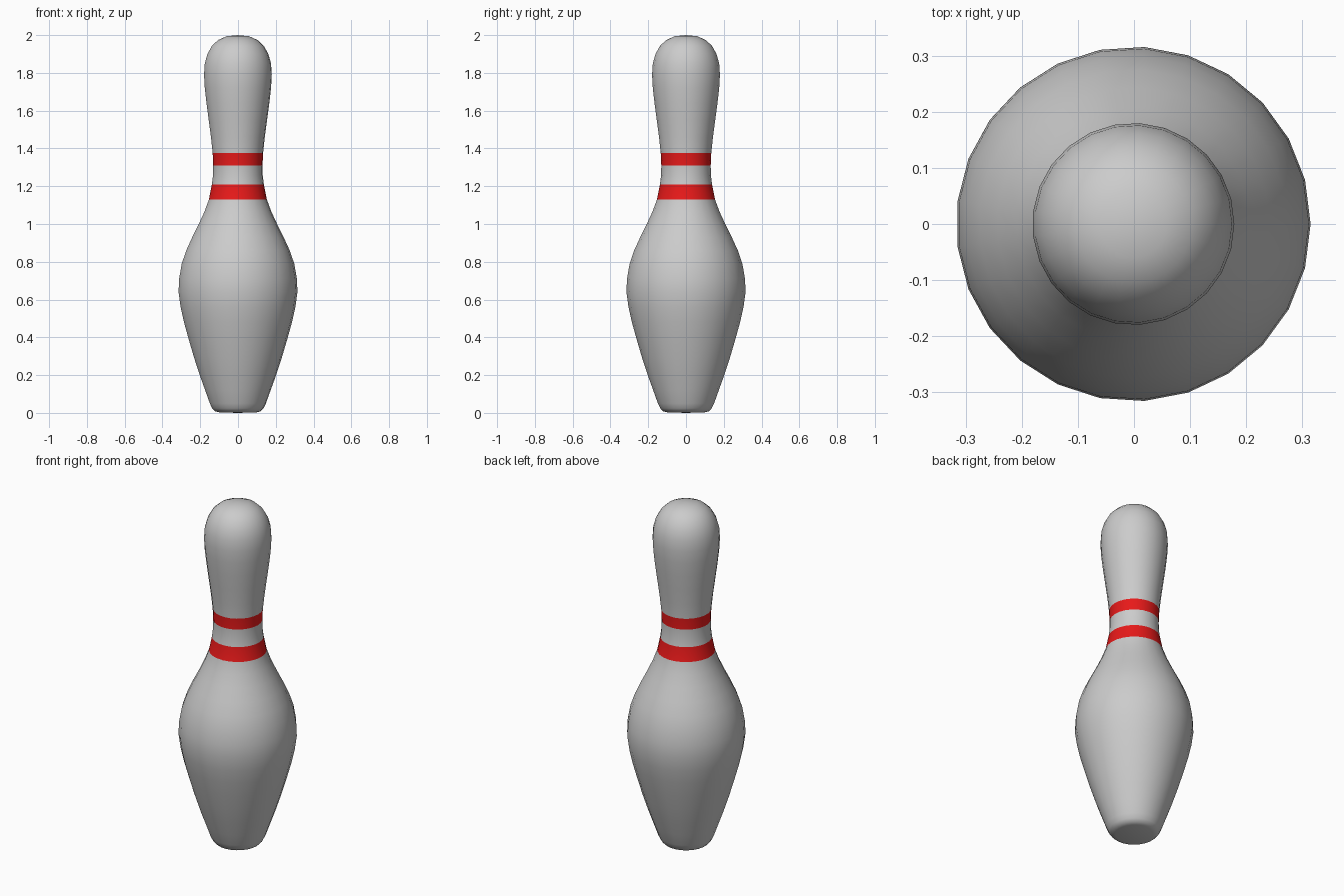
import bpy, bmesh
from math import cos, sin, pi

if "Cube" in bpy.data.objects:
    bpy.data.objects.remove(bpy.data.objects["Cube"])

SIDES = 25
# (radius, height) from base to crown
PROFILE = [(0.10, 0.003), (0.122, 0.009), (0.136, 0.024), (0.149, 0.05),
           (0.174, 0.12), (0.203, 0.20), (0.234, 0.295), (0.262, 0.39),
           (0.287, 0.48), (0.305, 0.56), (0.316, 0.64), (0.313, 0.71),
           (0.299, 0.79), (0.275, 0.86), (0.243, 0.93), (0.208, 1.00),
           (0.178, 1.065), (0.154, 1.13), (0.138, 1.21), (0.132, 1.26),
           (0.131, 1.31), (0.134, 1.375), (0.143, 1.46), (0.155, 1.55),
           (0.167, 1.64), (0.176, 1.72), (0.180, 1.79), (0.176, 1.85),
           (0.162, 1.90), (0.138, 1.943), (0.105, 1.974), (0.06, 1.994)]
STRIPES = [(1.13, 1.21), (1.31, 1.375)]

# Lathe the pin profile
bm = bmesh.new()
offset = -0.0012
rings = [[bm.verts.new((r * cos(2 * pi * i / SIDES) + offset, r * sin(2 * pi * i / SIDES), z))
          for i in range(SIDES)] for r, z in PROFILE]
for k in range(len(rings) - 1):
    a, b = rings[k], rings[k + 1]
    mid = (PROFILE[k][1] + PROFILE[k + 1][1]) / 2
    red = any(lo < mid < hi for lo, hi in STRIPES)
    for i in range(SIDES):
        j = (i + 1) % SIDES
        bm.faces.new((a[i], a[j], b[j], b[i])).material_index = int(red)

# Close base and crown with fans
base = bm.verts.new((offset, 0, 0))
crown = bm.verts.new((offset, 0, 2))
for i in range(SIDES):
    j = (i + 1) % SIDES
    bm.faces.new((base, rings[0][j], rings[0][i]))
    bm.faces.new((crown, rings[-1][i], rings[-1][j]))
for f in bm.faces:
    f.smooth = True

mesh = bpy.data.meshes.new("bowling_pin")
bm.to_mesh(mesh)
bm.free()

# Plain body and red neck stripes
mesh.materials.append(bpy.data.materials.new("body"))
stripe = bpy.data.materials.new("red_stripe")
stripe.diffuse_color = (0.8, 0.01, 0.01, 1)
stripe.use_nodes = True
stripe.node_tree.nodes["Principled BSDF"].inputs["Base Color"].default_value = stripe.diffuse_color
mesh.materials.append(stripe)
bpy.context.collection.objects.link(bpy.data.objects.new("bowling_pin", mesh))
